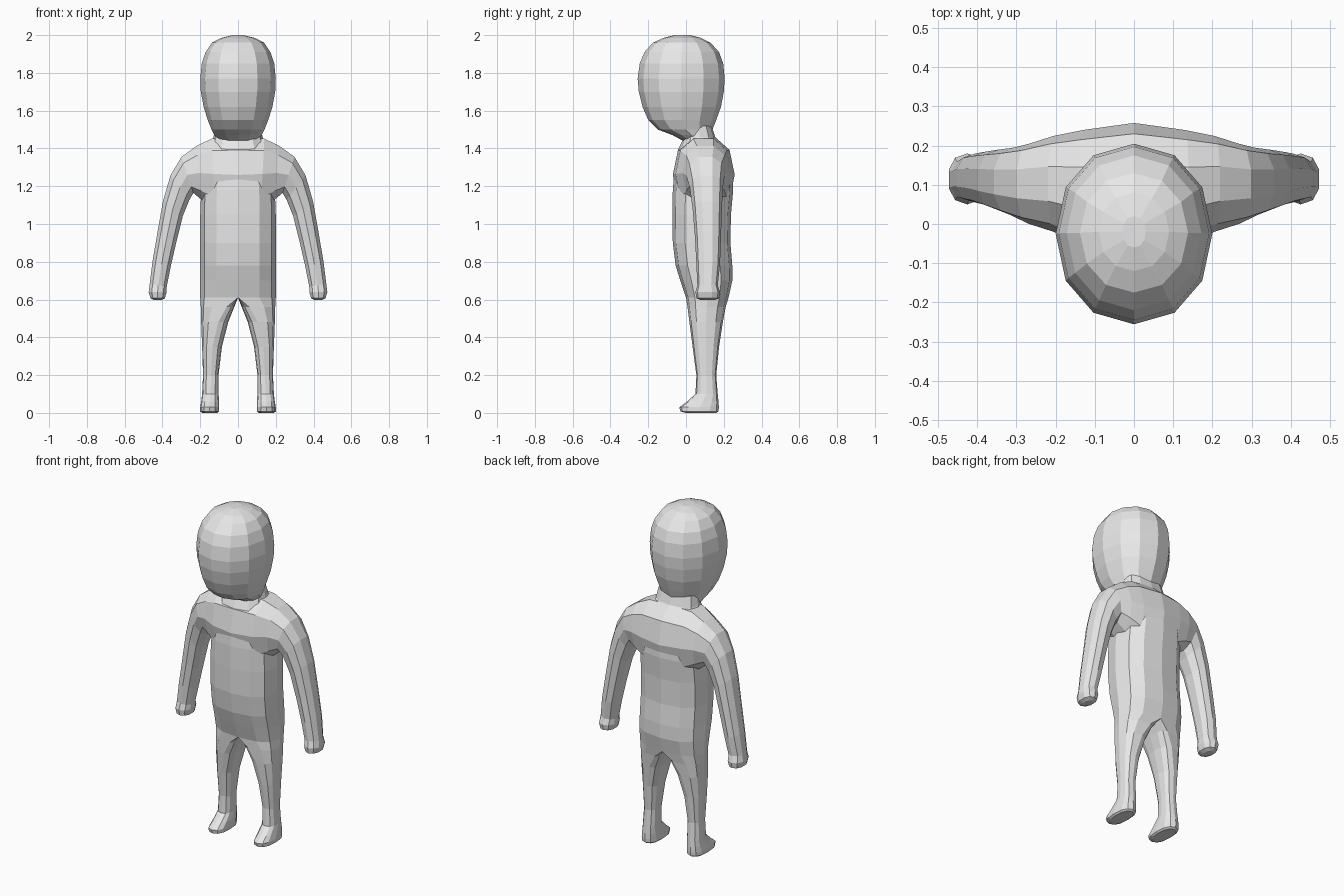
import bpy, bmesh, math
from mathutils import Vector

cube = bpy.data.objects.get("Cube")
if cube:
    bpy.data.objects.remove(cube)

grey = bpy.data.materials.new("light_grey")
grey.use_nodes = True
grey.diffuse_color = (0.8, 0.8, 0.8, 1)
grey.node_tree.nodes["Principled BSDF"].inputs["Base Color"].default_value = (0.8, 0.8, 0.8, 1)


def rounded(count, power):
    """Unit superellipse points, starting at the front (-y)."""
    for i in range(count):
        a = 2 * math.pi * i / count - math.pi / 2
        c, s = math.cos(a), math.sin(a)
        yield (math.copysign(abs(c) ** (2 / power), c) if abs(c) > 1e-6 else 0.0,
               math.copysign(abs(s) ** (2 / power), s) if abs(s) > 1e-6 else 0.0)


def level_ring(row, count, power):
    """Horizontal ring: z, inner x, middle x, outer x, front y, back y."""
    z, xin, xmid, xout, y0, y1 = row
    return [Vector((xmid + u * (xout - xmid if u > 0 else xmid - xin),
                    (y0 + y1) / 2 + v * (y1 - y0) / 2, z))
            for u, v in rounded(count, power)]


def tilted_ring(row, count, power):
    """Ring across a limb: outer x, z, inner x, z, front y, back y."""
    xo, zo, xi, zi, y0, y1 = row
    outer, inner = Vector((xo, 0, zo)), Vector((xi, 0, zi))
    return [(outer + inner) / 2 + u * (outer - inner) / 2
            + Vector((0, (y0 + y1) / 2 + v * (y1 - y0) / 2, 0))
            for u, v in rounded(count, power)]


def loft(name, rings, cap_start=True, mirrored=True):
    """Skin the rings, then mirror the half across x = 0."""
    bm = bmesh.new()
    loops = [[bm.verts.new(p) for p in ring] for ring in rings]
    n = len(loops[0])
    for a, b in zip(loops, loops[1:]):
        for i in range(n):
            j = (i + 1) % n
            bm.faces.new((a[i], a[j], b[j], b[i]))
    if cap_start:
        bm.faces.new(loops[0])
    bm.faces.new(loops[-1])
    if mirrored:
        inside = [f for f in bm.faces if all(abs(v.co.x) < 1e-5 for v in f.verts)]
        bmesh.ops.delete(bm, geom=inside, context='FACES')
        bmesh.ops.mirror(bm, geom=bm.verts[:] + bm.edges[:] + bm.faces[:],
                         axis='X', merge_dist=1e-5)
    bmesh.ops.remove_doubles(bm, verts=bm.verts[:], dist=1e-5)
    bmesh.ops.recalc_face_normals(bm, faces=bm.faces[:])
    mesh = bpy.data.meshes.new(name)
    bm.to_mesh(mesh)
    bm.free()
    mesh.materials.append(grey)
    obj = bpy.data.objects.new(name, mesh)
    bpy.context.scene.collection.objects.link(obj)
    return obj


# Torso as a half column: z, half width, front y, back y
torso = [(1.52, .12, .0, .135), (1.46, .13, -.01, .155), (1.40, .15, -.04, .21),
         (1.30, .18, -.06, .245), (1.18, .195, -.07, .25), (1.05, .2, -.072, .238),
         (.90, .2, -.07, .235), (.78, .2, -.055, .245), (.70, .2, -.03, .245),
         (.61, .2, .0, .225)]
# Leg and foot continue the half column below the crotch
leg = [(.56, .02, .06, .197, .008, .21), (.48, .052, .105, .195, .018, .195),
       (.35, .085, .135, .19, .035, .175), (.20, .103, .143, .185, .055, .16),
       (.10, .103, .145, .19, .05, .168), (.06, .1, .15, .195, .005, .172),
       (.03, .1, .15, .2, -.035, .174), (.008, .1, .15, .2, -.03, .172),
       (0, .11, .15, .19, .0, .16)]
rows = [(z, 0, 0, w, y0, y1) for z, w, y0, y1 in torso] + leg
body = loft("body", [level_ring(r, 12, 2.5) for r in rows])

# Chest, shoulder, arm and hand
arm = [(0, 1.47, 0, 1.05, -.07, .258), (.14, 1.46, .12, 1.07, -.055, .24),
       (.22, 1.42, .19, 1.12, -.02, .225), (.30, 1.36, .235, 1.16, .0, .205),
       (.36, 1.26, .255, 1.125, .02, .195), (.40, 1.12, .29, 1.04, .035, .19),
       (.43, .95, .325, .9, .048, .185), (.455, .8, .355, .77, .055, .18),
       (.47, .68, .375, .67, .06, .168), (.475, .64, .376, .64, .05, .18),
       (.465, .607, .385, .607, .055, .175), (.445, .597, .405, .597, .08, .15)]
arms = loft("arms", [tilted_ring(r, 10, 2.3) for r in arm], cap_start=False)

# Head: z, half width, front y, back y
skull = [(1.44, .1, -.015, .12), (1.47, .125, -.07, .13), (1.50, .14, -.15, .14),
         (1.55, .16, -.2, .16), (1.62, .182, -.23, .185), (1.70, .197, -.25, .2),
         (1.77, .2, -.256, .205), (1.85, .192, -.245, .197), (1.91, .172, -.22, .175),
         (1.96, .138, -.175, .13), (1.985, .09, -.12, .08), (2.0, .03, -.06, .02)]
head = loft("head", [level_ring((z, -w, 0, w, y0, y1), 12, 2.1)
                     for z, w, y0, y1 in skull], mirrored=False)

# Weld everything into one skin
for part in (arms, head):
    mod = body.modifiers.new("join_" + part.name, 'BOOLEAN')
    mod.operation = 'UNION'
    mod.solver = 'EXACT'
    mod.object = part
graph = bpy.context.evaluated_depsgraph_get()
body.data = bpy.data.meshes.new_from_object(body.evaluated_get(graph))
body.modifiers.clear()
for part in (arms, head):
    bpy.data.objects.remove(part)
